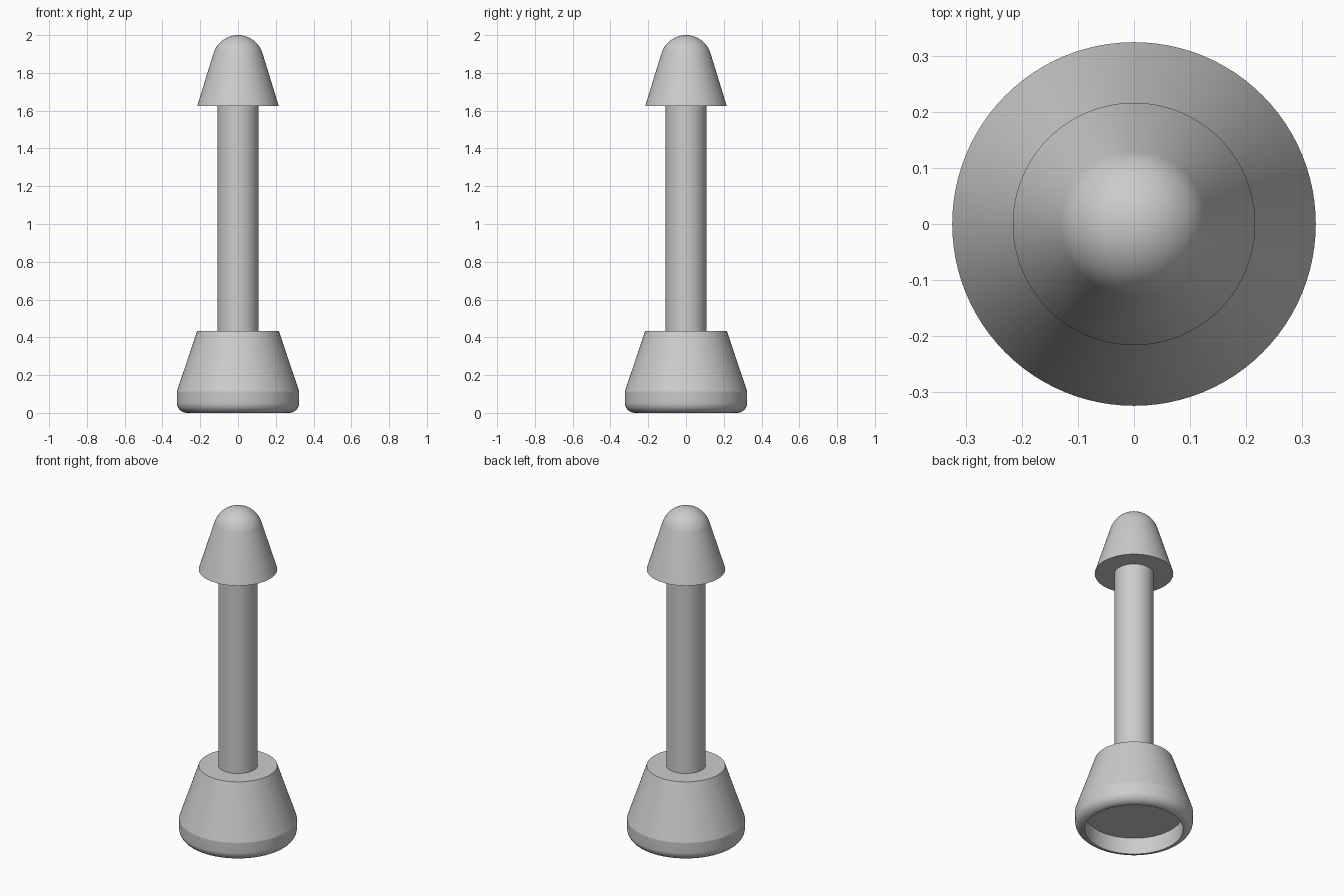
import bpy, bmesh
from math import sin, cos, pi, radians

if "Cube" in bpy.data.objects:
    bpy.data.objects.remove(bpy.data.objects["Cube"])

SIDES = 96


def arc(cx, cz, r, a0, a1, steps):
    """Points of an arc in the (radius, z) plane, angles in degrees."""
    return [(cx + r * cos(radians(a0 + (a1 - a0) * i / steps)),
             cz + r * sin(radians(a0 + (a1 - a0) * i / steps)))
            for i in range(steps + 1)]


def lathe(name, profile):
    """Revolve a (radius, z) profile around the z axis."""
    bm = bmesh.new()
    rings = []
    for r, z in profile:
        if r < 1e-5:
            rings.append([bm.verts.new((0, 0, z))] * SIDES)
        else:
            rings.append([bm.verts.new((r * cos(2 * pi * j / SIDES),
                                        r * sin(2 * pi * j / SIDES), z))
                          for j in range(SIDES)])
    for a, b in zip(rings, rings[1:]):
        for j in range(SIDES):
            k = (j + 1) % SIDES
            corners = dict.fromkeys((a[j], a[k], b[k], b[j]))
            bm.faces.new(list(corners))
    mesh = bpy.data.meshes.new(name)
    bm.to_mesh(mesh)
    bm.free()
    obj = bpy.data.objects.new(name, mesh)
    bpy.context.collection.objects.link(obj)
    bpy.ops.object.select_all(action='DESELECT')
    obj.select_set(True)
    bpy.context.view_layer.objects.active = obj
    bpy.ops.object.shade_smooth_by_angle(angle=radians(15))
    return obj


SHAFT_R = 0.108

# Flared foot: recess underneath, rounded lower rim, band, cone, flat top
lathe("base", [(0, 0.1), (0.27, 0.1)]
      + arc(0.27, 0.054, 0.054, -90, 0, 10)
      + [(0.324, 0.114), (0.216, 0.434), (SHAFT_R, 0.434)])

# Straight round shaft
lathe("shaft", [(SHAFT_R, 0.434), (SHAFT_R, 1.624)])

# Conical cap with a domed tip tangent to the cone
lathe("cap", [(SHAFT_R, 1.624), (0.216, 1.624)]
      + arc(0, 1.864, 0.136, 17, 90, 12)[:-1] + [(0, 2.0)])
